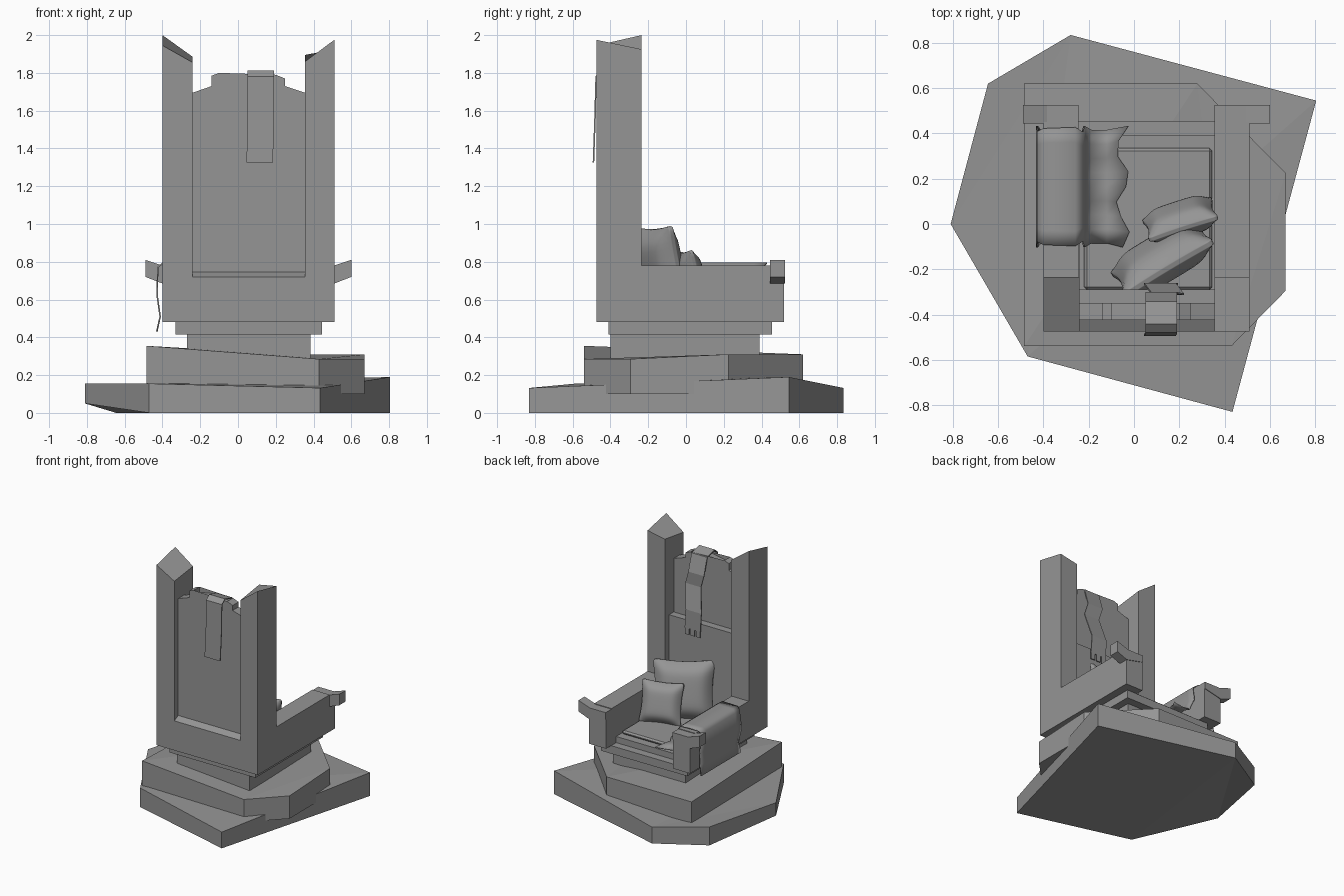
import bpy, bmesh, math
from mathutils import Vector, Matrix

cube = bpy.data.objects.get("Cube")
if cube:
    bpy.data.objects.remove(cube, do_unlink=True)

stone = bpy.data.materials.new("grey stone")
stone.use_nodes = True
GREY = (0.3, 0.3, 0.3, 1)
stone.diffuse_color = GREY
stone.node_tree.nodes["Principled BSDF"].inputs["Base Color"].default_value = GREY


def finish(name, bm, smooth=False):
    bmesh.ops.recalc_face_normals(bm, faces=bm.faces[:])
    mesh = bpy.data.meshes.new(name)
    bm.to_mesh(mesh)
    bm.free()
    mesh.materials.append(stone)
    mesh.polygons.foreach_set("use_smooth", [smooth] * len(mesh.polygons))
    obj = bpy.data.objects.new(name, mesh)
    bpy.context.collection.objects.link(obj)
    return obj


def loft(name, low, high):
    """Solid between two matching rings of points."""
    bm = bmesh.new()
    a = [bm.verts.new(p) for p in low]
    b = [bm.verts.new(p) for p in high]
    bm.faces.new(a)
    bm.faces.new(b)
    n = len(a)
    for i in range(n):
        bm.faces.new((a[i], a[(i + 1) % n], b[(i + 1) % n], b[i]))
    bmesh.ops.triangulate(bm, faces=[f for f in bm.faces if len(f.verts) > 4])
    return finish(name, bm)


def slab(name, outline, bottoms, tops):
    return loft(name, [(x, y, z) for (x, y), z in zip(outline, bottoms)],
                [(x, y, z) for (x, y), z in zip(outline, tops)])


def box(name, x0, x1, y0, y1, z0, z1):
    return slab(name, [(x0, y0), (x1, y0), (x1, y1), (x0, y1)], [z0] * 4, [z1] * 4)


def profile_y(name, pts, y0, y1):
    """Extrude an x-z profile along y."""
    return loft(name, [(x, y0, z) for x, z in pts], [(x, y1, z) for x, z in pts])


def sheet(name, rows, thickness, smooth=False):
    """Cloth surface from rows of points."""
    bm = bmesh.new()
    grid = [[bm.verts.new(p) for p in row] for row in rows]
    for r, s in zip(grid, grid[1:]):
        for i in range(len(r) - 1):
            bm.faces.new((r[i], r[i + 1], s[i + 1], s[i]))
    obj = finish(name, bm, smooth)
    mod = obj.modifiers.new("thickness", "SOLIDIFY")
    mod.thickness = thickness
    mod.offset = 0
    return obj


# Tilted, broken base slabs
slab("base_slab", [(-.81, 0), (-.47, -.585), (.435, -.83), (.805, .545), (-.28, .835), (-.645, .62)],
     [.05, 0, 0, 0, 0, 0], [.155, .155, .132, .19, .132, .15])
slab("middle_slab", [(-.485, -.54), (.43, -.54), (.67, -.295), (.67, .225), (.28, .62), (-.485, .62)],
     [.1] * 6, [.355, .285, .285, .31, .31, .31])

# Stepped plinth
box("plinth_lower", -.27, .385, -.40, .39, .25, .42)
box("plinth_upper", -.33, .445, -.41, .455, .415, .48)

# Back posts with slanted broken tops
for name, x0, x1, tops in (("right_post", -.40, -.24, [1.945, 1.855, 1.885, 2.0]),
                           ("left_post", .355, .51, [1.86, 1.975, 1.925, 1.895])):
    slab(name, [(x0, -.475), (x1, -.475), (x1, -.235), (x0, -.235)], [.48] * 4, tops)

# Back panel with ragged crest, thicker lower half and sloping sill
crest = [(-.24, .6), (.355, .6), (.355, 1.695), (.25, 1.73), (.25, 1.77), (.2, 1.79), (.2, 1.745),
         (.06, 1.785), (-.1, 1.755), (-.1, 1.80), (-.14, 1.785), (-.14, 1.73), (-.24, 1.695)]
profile_y("back_panel", crest, -.425, -.35)
box("back_panel_lower", -.24, .355, -.36, -.29, .5, 1.26)
sill = [(-.475, .48), (-.475, .72), (-.425, .745), (-.3, .745), (-.3, .48)]
loft("back_sill", [(-.24, y, z) for y, z in sill], [(.355, y, z) for y, z in sill])

# Seat and cushion
box("seat", -.24, .355, -.32, .39, .48, .53)
pad = box("seat_pad", -.22, .345, -.29, .335, .53, .56)
bev = pad.modifiers.new("rounding", "BEVEL")
bev.width = .012

# Arms with flared ends, mirrored about the centre of the chair
MID = .055
for name, s in (("left", 1), ("right", -1)):
    inner, outer = sorted((MID + s * .3, MID + s * .455))
    box(name + "_arm", inner, outer, -.24, .45, .48, .78)
    box(name + "_arm_front", inner, outer, .44, .52, .48, .74)
    hook = [(.3, .72), (.3, .775), (.44, .775), (.545, .81), (.545, .72), (.455, .685)]
    profile_y(name + "_arm_end", [(MID + s * x, z) for x, z in hook], .445, .525)


# Pillows: pinched cushions
def pillow(name, size, depth, loc, yaw, lean):
    bm = bmesh.new()
    bmesh.ops.create_cube(bm, size=2)
    bmesh.ops.subdivide_edges(bm, edges=bm.edges[:], cuts=7, use_grid_fill=True)
    for v in bm.verts:
        x, y, z = v.co
        puff = ((1 - x ** 4) * (1 - z ** 4)) ** .45
        v.co = (x * size * (.9 + .1 * z * z), y * depth * (.16 + .84 * puff),
                z * size * (.9 + .1 * x * x))
    bm.transform(Matrix.Translation(loc) @ Matrix.Rotation(yaw, 4, "Z") @ Matrix.Rotation(lean, 4, "X"))
    obj = finish(name, bm, True)
    obj.modifiers.new("soften", "SUBSURF").levels = 1
    return obj


pillow("large_pillow", .235, .085, (.125, -.15, .765), math.radians(31), math.radians(14))
pillow("small_pillow", .165, .065, (.205, .02, .705), math.radians(18), math.radians(16))

# Banner hung over the crest, with fringe tips
path = [(-.49, 1.325, 0), (-.482, 1.55, .005), (-.476, 1.78, .005), (-.44, 1.81, .005), (-.345, 1.785, .005),
        (-.305, 1.65, .005), (-.31, 1.55, .035), (-.265, 1.36, .0), (-.265, 1.21, .01)]
sheet("banner", [[(.045 + k, y, z), (.185 + k, y, z)] for y, z, k in path], .008)
for i in range(3):
    x = .057 + i * .05
    box("banner_tip_" + str(i + 1), x, x + .036, -.269, -.261, 1.16, 1.21)

# Drape over the right arm, falling onto the seat
fold = [(-.43, .43), (-.412, .51), (-.428, .62), (-.425, .77), (-.40, .792), (-.26, .792),
        (-.228, .77), (-.22, .66), (-.19, .58), (-.12, .572), (-.05, .57)]
rows = []
for i, (x, z) in enumerate(fold):
    row = []
    for j in range(9):
        t = j / 8
        wave = .012 * math.sin(j * 2.1) * (i > 7)
        ragged = .014 * math.sin(i * 2.4)
        y0, y1 = -.09 + ragged, .42 - ragged
        edge = .03 * math.sin(j * 1.7) if i == len(fold) - 1 else 0
        row.append((x + edge, y0 + (y1 - y0) * t, z + wave))
    rows.append(row)
sheet("arm_drape", rows, .008, True)
